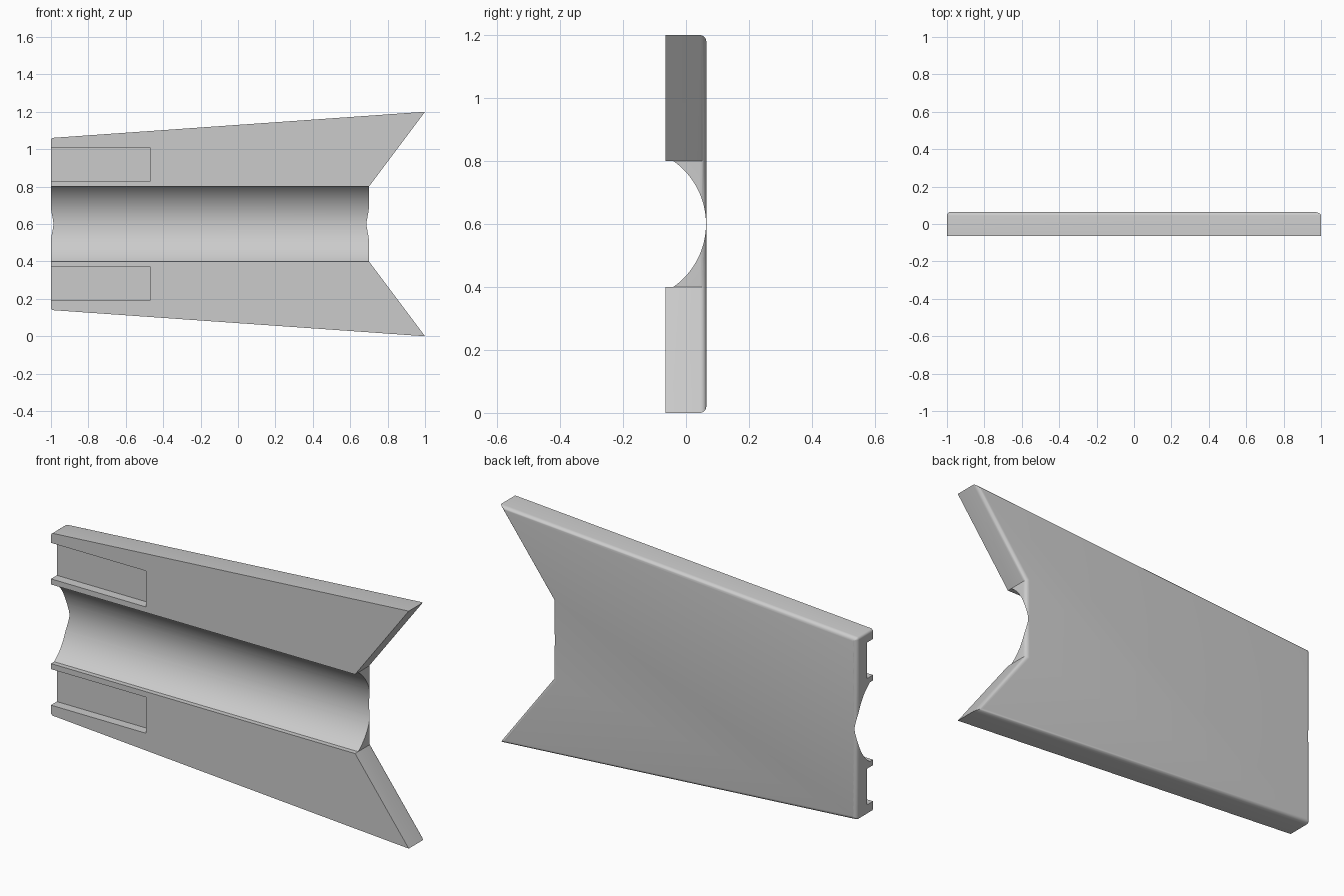
import bpy
import bmesh
import math

cube = bpy.data.objects.get("Cube")
if cube:
    bpy.data.objects.remove(cube, do_unlink=True)

MID = 0.6          # height of the symmetry line
FRONT, BACK = -0.065, 0.065
FILLET = 0.02

# Plain grey material
grey = bpy.data.materials.new("plain_grey")
grey.use_nodes = True
grey.diffuse_color = (0.6, 0.6, 0.6, 1)
grey.node_tree.nodes["Principled BSDF"].inputs["Base Color"].default_value = (0.6, 0.6, 0.6, 1)


def prism(name, points, step, hidden=False):
    """Extrude a closed outline along a vector; return object and its bmesh."""
    bm = bmesh.new()
    face = bm.faces.new([bm.verts.new(p) for p in points])
    out = bmesh.ops.extrude_face_region(bm, geom=[face])
    moved = [v for v in out["geom"] if isinstance(v, bmesh.types.BMVert)]
    bmesh.ops.translate(bm, verts=moved, vec=step)
    bmesh.ops.recalc_face_normals(bm, faces=bm.faces)
    mesh = bpy.data.meshes.new(name)
    mesh.materials.append(grey)
    obj = bpy.data.objects.new(name, mesh)
    bpy.context.collection.objects.link(obj)
    obj.hide_render = hidden
    return obj, bm


def finish(obj, bm):
    bm.to_mesh(obj.data)
    bm.free()
    return obj


# Tapered plate with a swallow-tail end
upper = [(-1, 0.46), (1, 0.6), (0.7, 0.2)]
outline = upper + [(x, -z) for x, z in reversed(upper)]
plate, bm = prism("plate", [(x, FRONT, MID + z) for x, z in outline],
                  (0, BACK - FRONT, 0))

# Round the narrow-end corners, then the whole back rim
corners = [e for e in bm.edges if all(v.co.x < -0.99 for v in e.verts)
           and abs(e.verts[0].co.y - e.verts[1].co.y) > 0.1]
bmesh.ops.bevel(bm, geom=corners, offset=0.012, segments=4, profile=0.5,
                affect='EDGES')
rim = [e for e in bm.edges if all(v.co.y > BACK - 0.001 for v in e.verts)]
bmesh.ops.bevel(bm, geom=rim, offset=FILLET, segments=5, profile=0.5,
                affect='EDGES', clamp_overlap=False)
finish(plate, bm)

# Groove: short straight lips leading into a broad arc
HALF, LIP, FLOOR = 0.2, -0.04, 0.0635
depth = FLOOR - LIP
radius = (HALF ** 2 + depth ** 2) / (2 * depth)
centre = FLOOR - radius
sweep = math.asin(HALF / radius)
STEPS = 48
profile = [(-1.1, -0.2, MID - HALF)]
for i in range(STEPS + 1):
    a = -sweep + 2 * sweep * i / STEPS
    profile.append((-1.1, centre + radius * math.cos(a), MID + radius * math.sin(a)))
profile.append((-1.1, -0.2, MID + HALF))
cutters = [finish(*prism("groove_cutter", profile, (2.2, 0, 0), True))]

# Two shallow pockets, open at the narrow end
for name, side in (("upper_pocket_cutter", 1), ("lower_pocket_cutter", -1)):
    corners = [(-1.1, 0.228), (-0.47, 0.228), (-0.47, 0.41), (-1.1, 0.41)]
    points = [(x, -0.2, MID + side * z) for x, z in corners]
    cutters.append(finish(*prism(name, points, (0, 0.182, 0), True)))

# Cut everything out and apply
for cutter in cutters:
    mod = plate.modifiers.new(cutter.name, 'BOOLEAN')
    mod.operation = 'DIFFERENCE'
    mod.solver = 'EXACT'
    mod.object = cutter

bpy.ops.object.select_all(action='DESELECT')
plate.select_set(True)
bpy.context.view_layer.objects.active = plate
for mod in list(plate.modifiers):
    bpy.ops.object.modifier_apply(modifier=mod.name)
for cutter in cutters:
    bpy.data.objects.remove(cutter, do_unlink=True)

bpy.ops.object.shade_smooth_by_angle(angle=math.radians(30))
